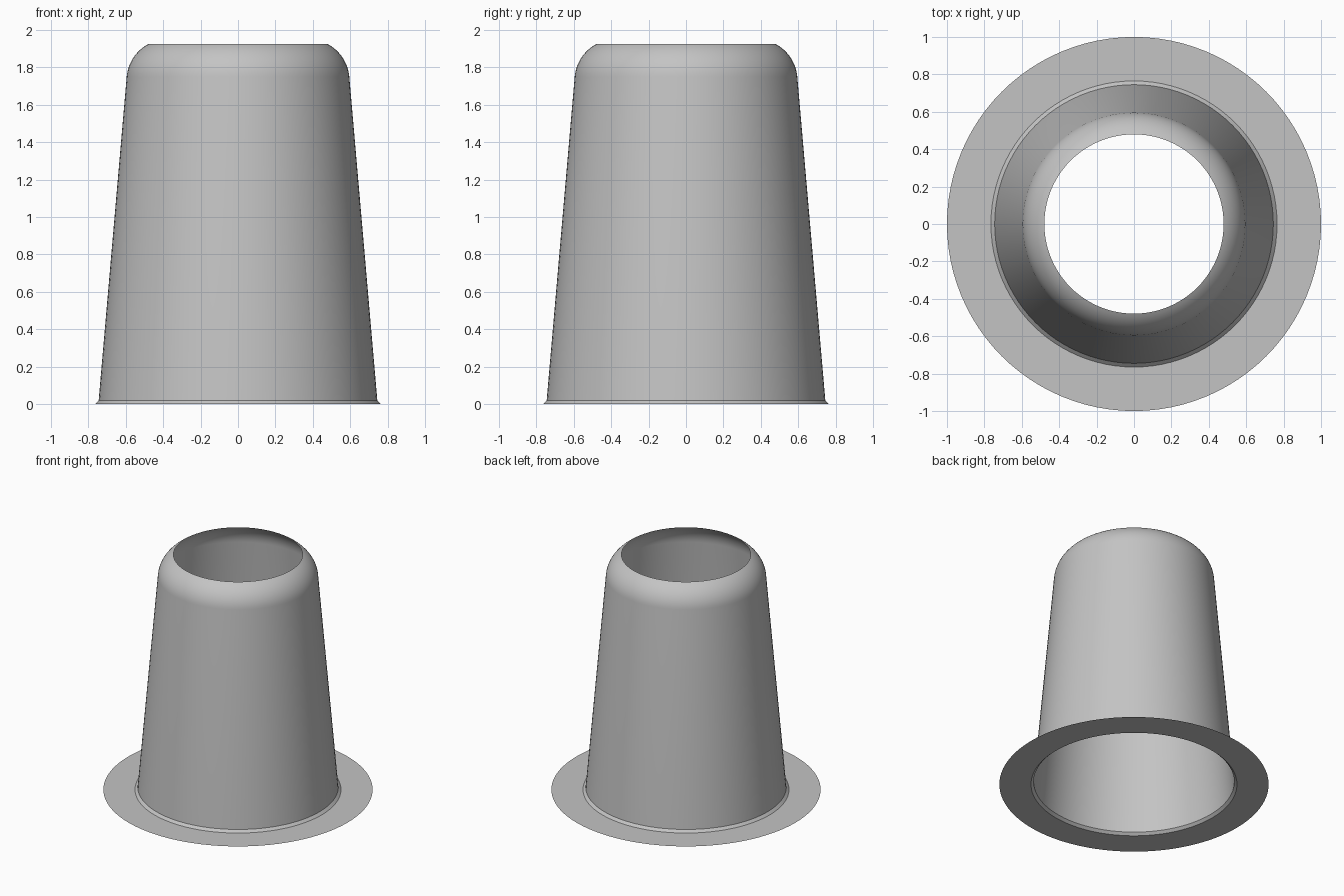
import bpy, bmesh, math
from mathutils import Matrix, Vector

cube = bpy.data.objects.get("Cube")
if cube:
    bpy.data.objects.remove(cube, do_unlink=True)

SIDES = 96

grey = bpy.data.materials.new("plain_grey")
grey.use_nodes = True
colour = (0.55, 0.55, 0.55, 1)
grey.diffuse_color = colour
grey.node_tree.nodes["Principled BSDF"].inputs["Base Color"].default_value = colour


def lathe(name, profile):
    """Turn an open (radius, height) profile, listed bottom to top, about z."""
    bm = bmesh.new()
    rings = []
    for r, z in profile:
        start = Vector((r, 0, z))
        rings.append([bm.verts.new(Matrix.Rotation(math.tau * i / SIDES, 3, 'Z') @ start)
                      for i in range(SIDES)])
    for low, high in zip(rings, rings[1:]):
        for i in range(SIDES):
            j = (i + 1) % SIDES
            bm.faces.new((low[i], low[j], high[j], high[i]))
    mesh = bpy.data.meshes.new(name)
    bm.to_mesh(mesh)
    bm.free()
    mesh.materials.append(grey)
    obj = bpy.data.objects.new(name, mesh)
    bpy.context.collection.objects.link(obj)
    bpy.ops.object.select_all(action='DESELECT')
    obj.select_set(True)
    bpy.context.view_layer.objects.active = obj
    bpy.ops.object.shade_smooth_by_angle(angle=math.radians(30))
    return obj


# Flat paper-thin flange and the small bevel joining it to the wall
lathe("base_flange", [(1.0, 0), (0.765, 0)])
lathe("base_bevel", [(0.765, 0), (0.745, 0.02)])

# Tapered wall, rounded shoulder and open top
radius, steps = 0.22, 12
a0, a1 = math.radians(5), math.radians(62)
shoulder = []
for k in range(steps + 1):
    a = a0 + (a1 - a0) * k / steps
    shoulder.append((0.376 + radius * math.cos(a), 1.731 + radius * math.sin(a)))
lathe("tapered_sleeve", [(0.745, 0.02)] + shoulder)
